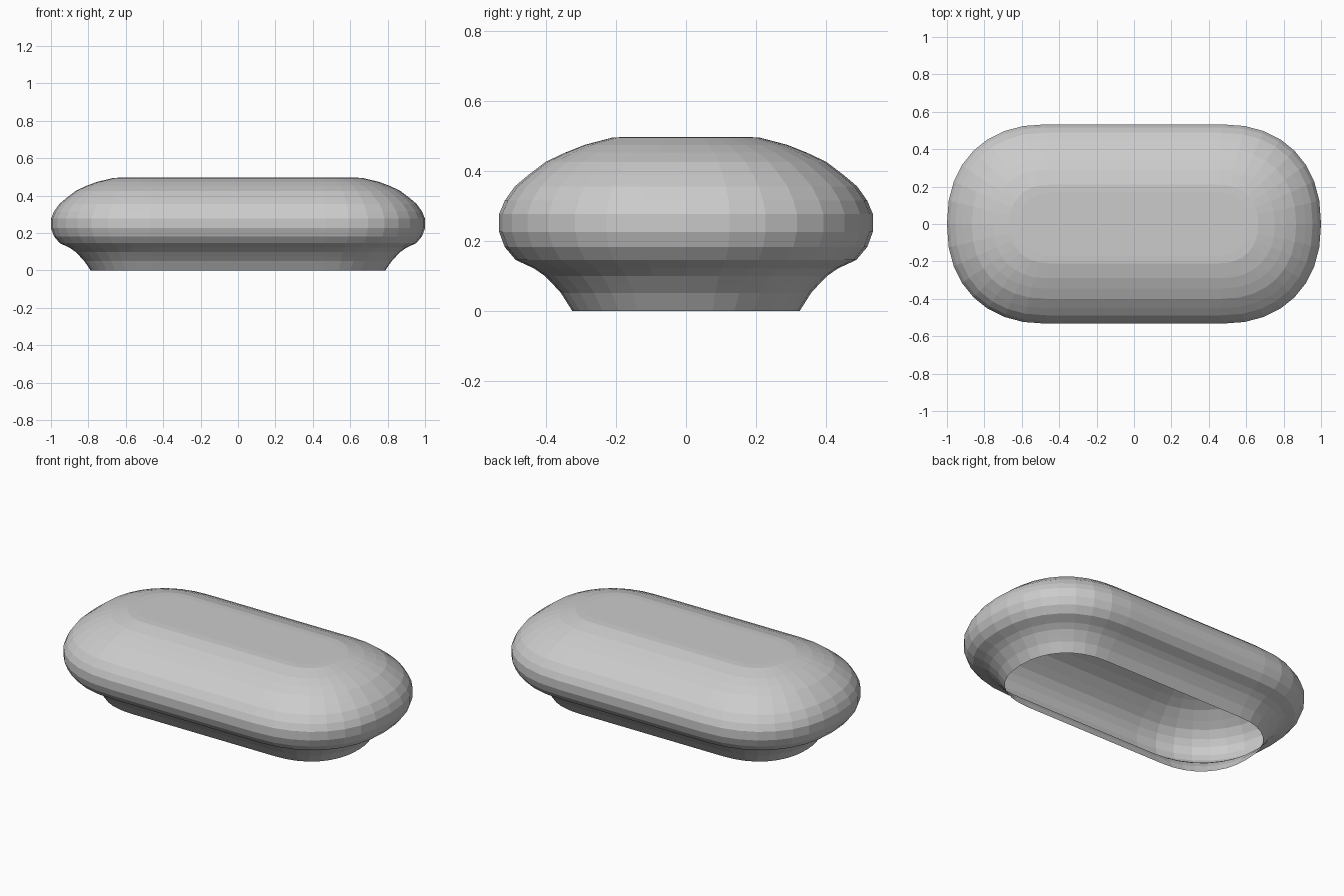
import bpy, bmesh
from math import sin, cos, pi, copysign

if "Cube" in bpy.data.objects:
    bpy.data.objects.remove(bpy.data.objects["Cube"])

# Profile from the flat top down to the open foot: (half-width in y, height, corner centre in x)
PROFILE = [(0.17, 0.497, 0.445), (0.21, 0.495, 0.455), (0.29, 0.474, 0.463),
           (0.345, 0.452, 0.467), (0.40, 0.426, 0.467), (0.45, 0.388, 0.467),
           (0.488, 0.356, 0.467), (0.517, 0.315, 0.467), (0.533, 0.277, 0.467),
           (0.533, 0.226, 0.467), (0.517, 0.183, 0.467), (0.486, 0.146, 0.467),
           (0.434, 0.122, 0.467), (0.402, 0.10, 0.467), (0.378, 0.075, 0.467),
           (0.357, 0.052, 0.466), (0.324, 0.0, 0.464)]
SEG = 16        # facets round each end
POWER = 2 / 2.25  # slightly squarer than a half circle


def spow(v):
    return copysign(abs(v) ** POWER, v) if abs(v) > 1e-9 else 0.0


def outline(r, z, cx):
    """Elongated outline with rounded ends."""
    pts = []
    for side in (1, -1):
        for i in range(SEG + 1):
            a = -pi / 2 + pi * i / SEG
            pts.append((side * (cx + r * spow(cos(a))), side * r * spow(sin(a)), z))
    return pts


# Hollow padded shell, closed on top and open underneath
bm = bmesh.new()
rings = [[bm.verts.new(p) for p in outline(*row)] for row in PROFILE]
bm.faces.new(rings[0])
for upper, lower in zip(rings, rings[1:]):
    n = len(upper)
    for i in range(n):
        j = (i + 1) % n
        bm.faces.new((upper[i], lower[i], lower[j], upper[j]))
bmesh.ops.recalc_face_normals(bm, faces=bm.faces)
mesh = bpy.data.meshes.new("handle_shell")
bm.to_mesh(mesh)
bm.free()
bpy.context.collection.objects.link(bpy.data.objects.new("handle_shell", mesh))
